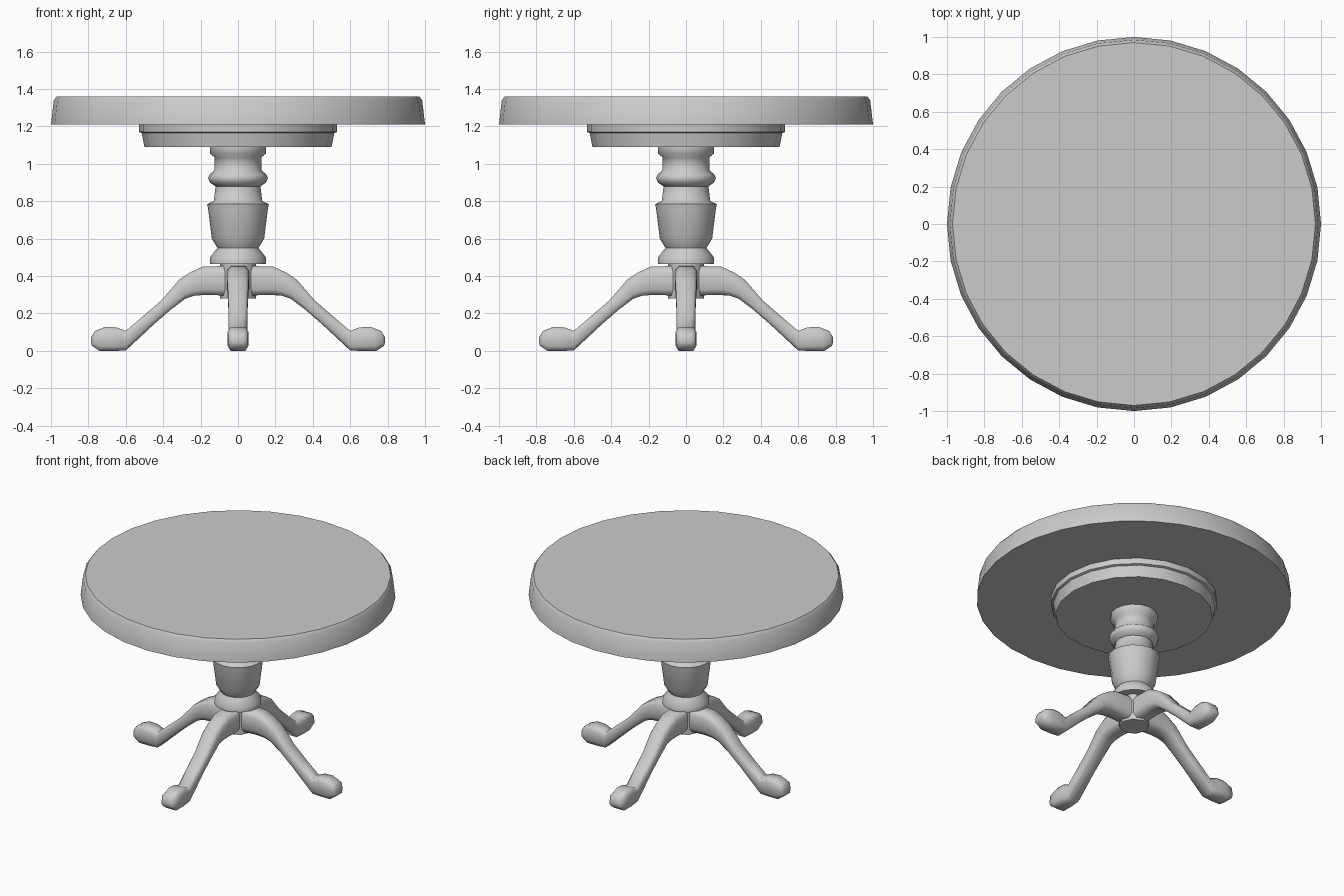
import bpy
import bmesh
import math
from mathutils import Matrix, Vector

if "Cube" in bpy.data.objects:
    bpy.data.objects.remove(bpy.data.objects["Cube"], do_unlink=True)

# Single plain finish
grey = bpy.data.materials.new("light grey")
grey.use_nodes = True
grey.diffuse_color = (0.6, 0.6, 0.6, 1)
grey.node_tree.nodes["Principled BSDF"].inputs["Base Color"].default_value = (0.6, 0.6, 0.6, 1)


def skin(name, rings, angle=45):
    """Bridge equal-sized rings of points and cap both ends."""
    bm = bmesh.new()
    loops = [[bm.verts.new(p) for p in ring] for ring in rings]
    n = len(loops[0])
    for a, b in zip(loops, loops[1:]):
        for i in range(n):
            j = (i + 1) % n
            bm.faces.new((a[i], a[j], b[j], b[i]))
    bm.faces.new(loops[0])
    bm.faces.new(loops[-1])
    bmesh.ops.recalc_face_normals(bm, faces=bm.faces)
    mesh = bpy.data.meshes.new(name)
    bm.to_mesh(mesh)
    bm.free()
    mesh.materials.append(grey)
    obj = bpy.data.objects.new(name, mesh)
    bpy.context.collection.objects.link(obj)
    bpy.ops.object.select_all(action='DESELECT')
    obj.select_set(True)
    bpy.context.view_layer.objects.active = obj
    bpy.ops.object.shade_smooth_by_angle(angle=math.radians(angle))
    return obj


def turned(name, profile, sides, angle=45):
    """Revolve (radius, height) pairs around z."""
    turns = [math.tau * i / sides for i in range(sides)]
    return skin(name, [[(r * math.cos(t), r * math.sin(t), z) for t in turns]
                       for r, z in profile], angle)


# Round top and the stepped disc below it
turned("table_top", [(1, 1.21), (0.985, 1.34), (0.97, 1.36)], 32)
turned("apron", [(0.5, 1.09), (0.515, 1.165), (0.53, 1.17), (0.53, 1.21)], 20)

# Turned pedestal
turned("column", [
    (0.15, 0.465), (0.15, 0.5), (0.11, 0.55), (0.14, 0.6), (0.16, 0.76),
    (0.165, 0.785), (0.13, 0.8), (0.12, 0.88), (0.15, 0.9), (0.16, 0.925),
    (0.15, 0.945), (0.125, 0.965), (0.125, 1.035), (0.15, 1.055), (0.15, 1.09)], 16, 60)

# Core where the legs meet
turned("leg_hub", [(0.095, 0.28), (0.095, 0.47)], 8)

# Curved legs: upper edge point, lower edge point, half width
stations = [
    ((0.04, 0.455), (0.04, 0.295), 0.062),
    ((0.19, 0.45), (0.17, 0.3), 0.06),
    ((0.255, 0.42), (0.235, 0.295), 0.058),
    ((0.315, 0.38), (0.28, 0.28), 0.056),
    ((0.41, 0.27), (0.36, 0.22), 0.052),
    ((0.5, 0.192), (0.45, 0.142), 0.05),
    ((0.6, 0.107), (0.6, 0.002), 0.05),
    ((0.65, 0.126), (0.66, 0), 0.055),
    ((0.71, 0.128), (0.74, 0), 0.055),
    ((0.765, 0.107), (0.78, 0.027), 0.05),
    ((0.785, 0.075), (0.786, 0.045), 0.035),
]
# Chamfered cross-section: side position, share of the depth
section = [(1, 0.2), (1, 0.8), (0.7, 1), (-0.7, 1),
           (-1, 0.8), (-1, 0.2), (-0.7, 0), (0.7, 0)]
rings = []
for top, bottom, half in stations:
    high = Vector((top[0], 0, top[1]))
    low = Vector((bottom[0], 0, bottom[1]))
    rings.append([low.lerp(high, t) + Vector((0, s * half, 0)) for s, t in section])

for k, side in enumerate(("left", "back", "right", "front")):
    turn = Matrix.Rotation(k * math.pi / 2, 3, 'Z')
    skin(side + "_leg", [[turn @ p for p in ring] for ring in rings], 60)
